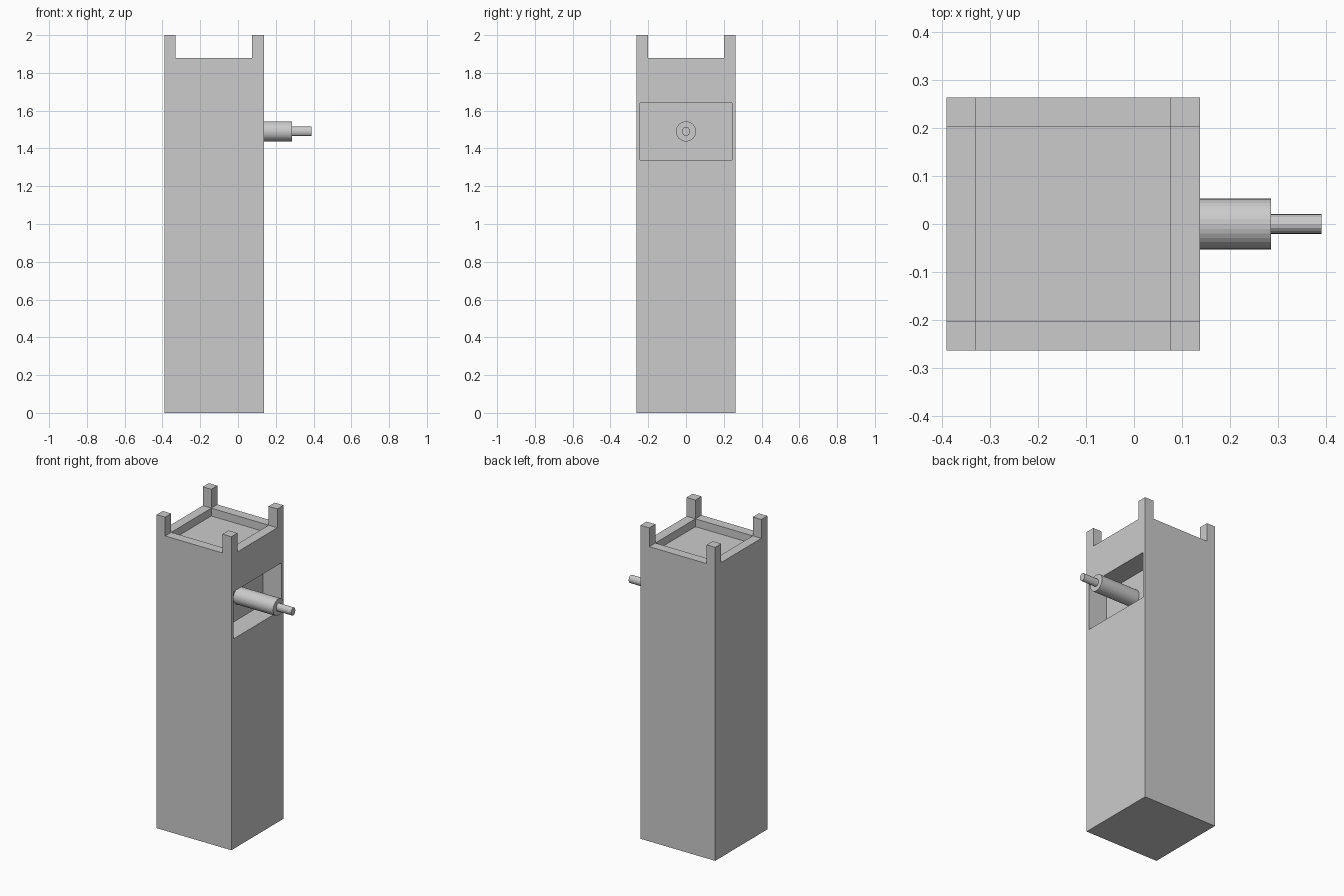
import bpy, bmesh, math
from mathutils import Matrix

if "Cube" in bpy.data.objects:
    bpy.data.objects.remove(bpy.data.objects["Cube"])

X0, X1, Y = -0.39, 0.137, 0.263      # tower footprint
IX0, IX1, IY = -0.33, 0.075, 0.202   # inner faces of rim and corner posts


def box(name, x, y, z):
    bm = bmesh.new()
    bmesh.ops.create_cube(bm, size=1)
    size = [b - a for a, b in (x, y, z)]
    mid = [(a + b) / 2 for a, b in (x, y, z)]
    bmesh.ops.transform(bm, verts=bm.verts,
                        matrix=Matrix.Translation(mid) @ Matrix.Diagonal((*size, 1)))
    return add(name, bm)


def add(name, bm):
    me = bpy.data.meshes.new(name)
    bm.to_mesh(me)
    bm.free()
    ob = bpy.data.objects.new(name, me)
    bpy.context.collection.objects.link(ob)
    return ob


def rod(name, x0, x1, ry, rz, sides, z=1.49):
    bm = bmesh.new()
    bmesh.ops.create_cone(bm, cap_ends=True, segments=sides,
                          radius1=1, radius2=1, depth=x1 - x0)
    m = (Matrix.Translation(((x0 + x1) / 2, 0, z)) @ Matrix.Diagonal((1, ry, rz, 1))
         @ Matrix.Rotation(math.pi / 2, 4, 'Y'))
    bmesh.ops.transform(bm, verts=bm.verts, matrix=m)
    return add(name, bm)


# Tower body: one block, carved into posts, roof recess and window pocket
tower = box("tower", (X0, X1), (-Y, Y), (0, 2))
cutters = [
    box("post_gap_cutter_x", (IX0, IX1), (-1, 1), (1.88, 2.2)),
    box("post_gap_cutter_y", (-1, 1), (-IY, IY), (1.88, 2.2)),
    box("roof_recess_cutter", (IX0, IX1), (-IY, IY), (1.83, 2.1)),
    box("window_cutter", (0.005, 0.3), (-0.243, 0.243), (1.34, 1.64)),
]
for c in cutters:
    mod = tower.modifiers.new(c.name, 'BOOLEAN')
    mod.operation = 'DIFFERENCE'
    mod.solver = 'EXACT'
    mod.object = c
    c.hide_render = True
    c.display_type = 'WIRE'

# Barrel and thin muzzle projecting from the window
rod("barrel", 0.0, 0.285, 0.053, 0.053, 32)
rod("muzzle", 0.28, 0.39, 0.021, 0.025, 16)
